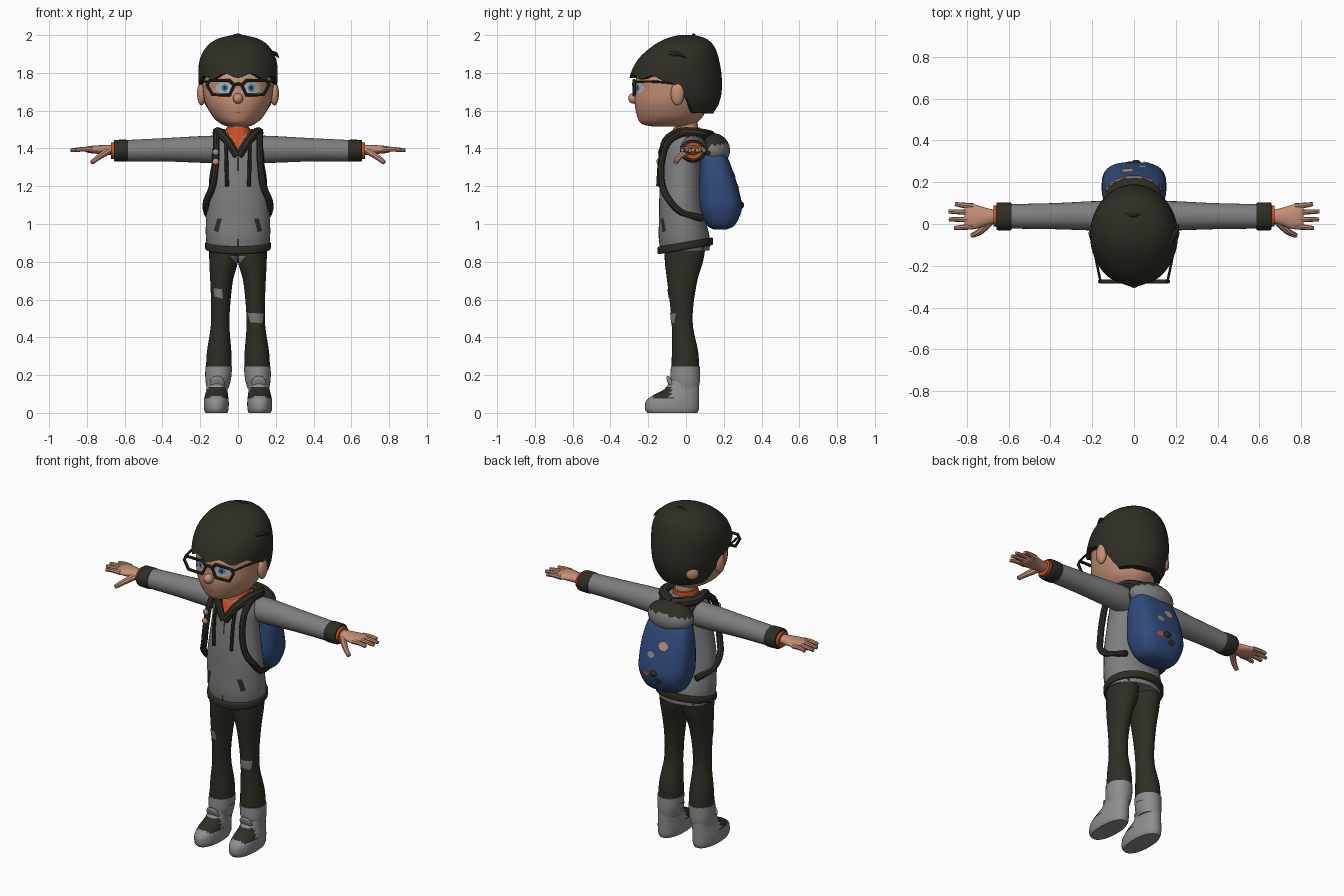
import bpy, bmesh, math
from mathutils import Vector, Matrix, Euler
from mathutils.bvhtree import BVHTree

cube = bpy.data.objects.get("Cube")
if cube:
    bpy.data.objects.remove(cube, do_unlink=True)


def material(name, *rgb):
    m = bpy.data.materials.new(name)
    m.use_nodes = True
    m.diffuse_color = (*rgb, 1)
    m.node_tree.nodes["Principled BSDF"].inputs["Base Color"].default_value = (*rgb, 1)
    return m


dark = material("dark olive", 0.028, 0.027, 0.018)
grey = material("jacket grey", 0.21, 0.21, 0.21)
pale = material("shoe grey", 0.27, 0.27, 0.27)
skin = material("skin", 0.56, 0.28, 0.18)
orange = material("shirt orange", 0.6, 0.075, 0.02)
blue = material("bag blue", 0.03, 0.07, 0.2)
eye_white = material("eye white", 0.45, 0.5, 0.55)
iris_blue = material("iris blue", 0.08, 0.25, 0.45)


def finish(obj):
    bpy.ops.object.select_all(action="DESELECT")
    obj.select_set(True)
    bpy.context.view_layer.objects.active = obj
    bpy.ops.object.shade_smooth_by_angle(angle=math.radians(42))
    return obj


def build(name, mats, verts, faces, paint=None):
    """Mesh object from points and faces; paint(centre, normal) picks a material."""
    mats = mats if isinstance(mats, tuple) else (mats,)
    mesh = bpy.data.meshes.new(name)
    mesh.from_pydata(verts, [], faces)
    bm = bmesh.new()
    bm.from_mesh(mesh)
    bmesh.ops.recalc_face_normals(bm, faces=bm.faces[:])
    if paint:
        for f in bm.faces:
            f.material_index = int(paint(f.calc_center_median(), f.normal))
    bm.to_mesh(mesh)
    bm.free()
    for m in mats:
        mesh.materials.append(m)
    obj = bpy.data.objects.new(name, mesh)
    bpy.context.collection.objects.link(obj)
    return finish(obj)


def smooth(rows, steps=4):
    """Rows of numbers filled in along a Catmull-Rom spline."""
    out = []
    for i in range(len(rows) - 1):
        a, b, c, d = (rows[max(0, min(len(rows) - 1, i + k))] for k in (-1, 0, 1, 2))
        for s in range(steps):
            t = s / steps
            out.append([q + t / 2 * (r - p + t * (2 * p - 5 * q + 4 * r - s_ + t * (3 * (q - r) + s_ - p)))
                        for p, q, r, s_ in zip(a, b, c, d)])
    return out + [list(rows[-1])]


def skin_rings(rings):
    n = len(rings[0])
    verts = [v for ring in rings for v in ring]
    faces = [(i * n + j, i * n + (j + 1) % n, (i + 1) * n + (j + 1) % n, (i + 1) * n + j)
             for i in range(len(rings) - 1) for j in range(n)]
    return verts, faces + [tuple(range(n)), tuple(range(len(verts) - n, len(verts)))]


def loft(name, mats, rows, axis="Z", side=1, n=28, power=1, tilt=0, paint=None):
    """Rows are (position, half width, front y, back y, centre offset)."""
    rings = []
    for t, w, front, back, *c in smooth(rows):
        c, ring = (c[0] if c else 0), []
        for k in range(n):
            a = math.tau * k / n
            u, v = (math.copysign(abs(q) ** power, q) for q in (math.cos(a), math.sin(a)))
            y = (front + back) / 2 + v * (back - front) / 2
            p = (c + w * u, y, t + tilt * y) if axis == "Z" else (t, y, c + w * u)
            ring.append((p[0] * side, p[1], p[2]))
        rings.append(ring)
    return build(name, mats, *skin_rings(rings), paint)


def tube(name, mat, points, radius, side=1, taper=1, closed=False):
    pts = points if closed else smooth(points)
    curve = bpy.data.curves.new(name, "CURVE")
    curve.dimensions, curve.bevel_depth, curve.bevel_resolution = "3D", radius, 2
    curve.use_fill_caps = True
    spline = curve.splines.new("POLY")
    spline.points.add(len(pts) - 1)
    for i, (p, q) in enumerate(zip(spline.points, pts)):
        p.co = (q[0] * side, q[1], q[2], 1)
        p.radius = 1 + (taper - 1) * i / (len(pts) - 1)
    spline.use_cyclic_u = closed
    curve.materials.append(mat)
    obj = bpy.data.objects.new(name, curve)
    bpy.context.collection.objects.link(obj)
    finish_select = bpy.context.view_layer.objects
    bpy.ops.object.select_all(action="DESELECT")
    obj.select_set(True)
    finish_select.active = obj
    bpy.ops.object.convert(target="MESH")
    return finish(bpy.context.view_layer.objects.active)


def blob(name, mats, loc, size, rot=(0, 0, 0), paint=None):
    bm = bmesh.new()
    m = Matrix.LocRotScale(Vector(loc), Euler(rot), Vector(size))
    bmesh.ops.create_uvsphere(bm, u_segments=24, v_segments=14, radius=1, matrix=m)
    verts = [v.co.copy() for v in bm.verts]
    faces = [[v.index for v in f.verts] for f in bm.faces]
    bm.free()
    return build(name, mats, verts, faces, paint)


def patch(name, mat, target, outline, facing=-1, lift=0.004):
    """Thin plate with an (x, z) outline laid onto the front or back of a part."""
    mesh = target.data
    tree = BVHTree.FromPolygons([v.co for v in mesh.vertices], [p.vertices for p in mesh.polygons])
    edge = []
    for a, b in zip(outline, outline[1:] + outline[:1]):
        edge += [Vector(a).lerp(Vector(b), k / 4) for k in range(4)]
    mid = sum(edge, Vector((0, 0))) / len(edge)
    rings = []
    for k in (1, 0.75, 0.5, 0.25, 0.02):
        ring = []
        for p in edge:
            q = mid.lerp(p, k)
            start = Vector((q.x, 2 * facing, q.y))
            hit = tree.ray_cast(start, Vector((0, -facing, 0)))[0] or tree.find_nearest((q.x, 0, q.y))[0]
            ring.append(hit + Vector((0, facing * lift, 0)))
        rings.append(ring)
    verts, faces = skin_rings(rings)
    return build(name, mat, verts, faces[:-2] + faces[-1:])


def oval(x, z, w, h):
    return [(x + w * math.cos(k * math.tau / 10), z + h * math.sin(k * math.tau / 10)) for k in range(10)]


# Head and neck
head = loft("head", skin, [(1.515, 0.05, -0.17, 0.02), (1.53, 0.09, -0.235, 0.05), (1.57, 0.135, -0.258, 0.09),
                           (1.64, 0.172, -0.272, 0.12), (1.71, 0.186, -0.266, 0.14), (1.78, 0.186, -0.262, 0.15),
                           (1.88, 0.15, -0.2, 0.1)], n=40)
loft("neck", skin, [(1.42, 0.055, -0.05, 0.07), (1.56, 0.055, -0.06, 0.06)])
blob("nose", skin, (0, -0.278, 1.665), (0.027, 0.028, 0.028))
patch("mouth", orange, head, [(-0.03, 1.593), (0.03, 1.593), (0, 1.588)], lift=0.002)

# Hair: a cap whose lower edge follows the hairline
profile = smooth([(1.55, 0.12, -0.2, 0.11), (1.6, 0.165, -0.25, 0.155), (1.67, 0.195, -0.28, 0.185),
                  (1.77, 0.21, -0.3, 0.19), (1.87, 0.203, -0.255, 0.175), (1.94, 0.165, -0.18, 0.15),
                  (1.98, 0.11, -0.11, 0.11), (2.0, 0.03, -0.04, 0.05)])
hairline = [(-1, 1.785), (-0.1, 1.76), (0.15, 1.69), (0.4, 1.59), (1, 1.585)]


def lookup(table, x):
    for a, b in zip(table, table[1:]):
        if x <= b[0]:
            t = max(0, (x - a[0]) / (b[0] - a[0]))
            return [p + t * (q - p) for p, q in zip(a[1:], b[1:])]
    return list(table[-1][1:])


rings = []
for row in range(-1, 15):
    ring = []
    for k in range(56):
        a = math.tau * k / 56
        low = lookup(hairline, math.sin(a))[0] + 0.013 * math.sin(9 * a) * (math.sin(a) < 0)
        z = low + (2 - low) * math.sin(max(row, 0) / 14 * math.pi / 2)
        w, front, back = lookup(profile, z)
        shrink = 0.84 if row < 0 else 1
        ring.append((w * shrink * math.cos(a), (front + back) / 2 + shrink * math.sin(a) * (back - front) / 2, z))
    rings.append(ring)
build("hair", dark, *skin_rings(rings))
blob("hair_gap", skin, (-0.128, 0.122, 1.67), (0.035, 0.014, 0.035), (0, 0, math.radians(45)))
tube("crown_tuft", dark, [(-0.06, 0.06, 1.97), (0, 0.04, 2.0), (0.04, 0.06, 1.985)], 0.015, taper=0.2)
tube("side_tuft", dark, [(0.17, -0.08, 1.9), (0.2, -0.04, 1.9), (0.215, 0, 1.88)], 0.02, taper=0.1)

# Jacket body, hem, shirt
jacket = loft("jacket", grey, [(0.86, 0.16, -0.135, 0.125), (0.93, 0.17, -0.145, 0.125), (1.02, 0.17, -0.143, 0.105),
                               (1.12, 0.166, -0.142, 0.09), (1.22, 0.152, -0.138, 0.085), (1.32, 0.14, -0.128, 0.085),
                               (1.41, 0.135, -0.112, 0.095), (1.46, 0.11, -0.085, 0.09), (1.49, 0.07, -0.05, 0.08)], n=36)
loft("jacket_hem", dark, [(0.865, 0.163, -0.14, 0.135), (0.87, 0.173, -0.15, 0.143), (0.9, 0.174, -0.15, 0.143),
                          (0.905, 0.165, -0.14, 0.135)], n=36, tilt=0.17)
loft("shirt_collar", orange, [(1.4, 0.08, -0.1, 0.08), (1.46, 0.075, -0.085, 0.08), (1.51, 0.062, -0.065, 0.075)])
patch("shirt_front", orange, jacket, [(-0.06, 1.46), (0.06, 1.46), (0, 1.35)], lift=0.006)
for name, low, high in (("upper_zip", 1.28, 1.36), ("lower_zip", 0.86, 0.92)):
    patch(name, dark, jacket, [(-0.004, low), (0.004, low), (0.004, high), (-0.004, high)])

# Hood hanging behind the neck, dark inside
blob("hood", (grey, dark), (0, 0.145, 1.395), (0.14, 0.09, 0.085), (math.radians(-35), 0, 0),
     paint=lambda c, n: n.z > 0.45 or n.y < -0.3)

# Backpack with badges
bag = loft("backpack", blue, [(0.97, 0.06, 0.15, 0.21), (0.995, 0.115, 0.11, 0.26), (1.08, 0.15, 0.07, 0.295),
                              (1.16, 0.155, 0.065, 0.285), (1.26, 0.15, 0.07, 0.255), (1.36, 0.125, 0.075, 0.215),
                              (1.43, 0.07, 0.09, 0.15)], power=0.7, n=36)
for name, mat, x, z, r in (("round_badge", skin, -0.03, 1.26, 0.03), ("grey_badge", pale, 0.04, 1.2, 0.022),
                           ("orange_badge", orange, 0.06, 1.09, 0.018), ("dark_badge", dark, -0.02, 1.06, 0.025)):
    patch(name, mat, bag, oval(x, z, r, r * 0.8), facing=1)
blob("bag_button", dark, (0.01, 0.295, 1.1), (0.022, 0.012, 0.018))

for side, tag in ((1, "left_"), (-1, "right_")):
    # Ears, eyes and glasses
    blob(tag + "ear", skin, (0.193 * side, -0.045, 1.69), (0.024, 0.036, 0.062))
    patch(tag + "eye", eye_white, head, oval(0.075 * side, 1.72, 0.045, 0.03), lift=0.003)
    patch(tag + "iris", iris_blue, head, oval(0.07 * side, 1.72, 0.019, 0.022), lift=0.005)
    patch(tag + "pupil", dark, head, oval(0.07 * side, 1.72, 0.009, 0.011), lift=0.007)
    rim = [(0.02, 1.735), (0.045, 1.76), (0.15, 1.76), (0.164, 1.735), (0.135, 1.685), (0.045, 1.682)]
    tube(tag + "glasses_rim", dark, [(x, -0.275, z) for x, z in rim], 0.009, side, closed=True)
    tube(tag + "glasses_arm", dark, [(0.16, -0.275, 1.753), (0.185, -0.15, 1.753), (0.195, -0.04, 1.74)], 0.006, side)

    # Hood edge, drawstring, bag strap, pocket
    tube(tag + "hood_edge", dark, [(0.005, -0.128, 1.36), (0.055, -0.105, 1.44), (0.1, -0.03, 1.485),
                                   (0.1, 0.07, 1.48), (0, 0.13, 1.465)], 0.02, side, taper=1.5)
    tube(tag + "drawstring", dark, [(0.06, -0.1, 1.45), (0.062, -0.135, 1.36), (0.058, -0.148, 1.2)], 0.01, side)
    tube(tag + "strap", dark, [(0.1, 0.1, 1.42), (0.112, 0.02, 1.485), (0.115, -0.09, 1.44), (0.118, -0.13, 1.32),
                               (0.135, -0.125, 1.2), (0.167, -0.085, 1.12), (0.165, -0.02, 1.06),
                               (0.13, 0.09, 1.03)], 0.018, side)
    patch(tag + "pocket", dark, jacket, [(x * side, z) for x, z in
          ((0.085, 1.03), (0.11, 1.03), (0.128, 0.965), (0.105, 0.955))], lift=0.006)

    # Sleeve, cuffs and hand
    loft(tag + "sleeve", grey, [(0.08, 0.07, -0.03, 0.1, 1.395), (0.16, 0.072, -0.032, 0.11, 1.395),
                                (0.38, 0.062, -0.025, 0.1, 1.393), (0.6, 0.056, -0.022, 0.095, 1.388)], "X", side)
    loft(tag + "cuff", dark, [(0.585, 0.052, -0.02, 0.095, 1.388), (0.592, 0.058, -0.03, 0.103, 1.388),
                              (0.65, 0.057, -0.03, 0.103, 1.388), (0.657, 0.05, -0.02, 0.095, 1.388)], "X", side)
    loft(tag + "shirt_cuff", orange, [(0.64, 0.046, -0.015, 0.09, 1.388), (0.672, 0.044, -0.012, 0.088, 1.388)], "X", side)
    loft(tag + "palm", skin, [(0.65, 0.026, 0.005, 0.065, 1.39), (0.7, 0.026, -0.005, 0.075, 1.392),
                              (0.75, 0.022, -0.022, 0.09, 1.394), (0.79, 0.018, -0.025, 0.1, 1.394),
                              (0.81, 0.01, -0.01, 0.09, 1.394)], "X", side)
    for finger, base, tip, reach in (("index", -0.012, -0.02, 0.86), ("middle", 0.021, 0.022, 0.885),
                                     ("ring", 0.054, 0.06, 0.887), ("little", 0.085, 0.095, 0.855)):
        tube(tag + finger + "_finger", skin, [(0.77, base, 1.394), (0.82, (base + tip) / 2, 1.396),
                                              (reach, tip, 1.39)], 0.015, side, taper=0.65)
    tube(tag + "thumb", skin, [(0.69, 0.01, 1.385), (0.735, -0.035, 1.355), (0.775, -0.055, 1.325)], 0.02, side, taper=0.6)

    # Trouser leg, ankle cuff and shoe
    leg = loft(tag + "leg", dark, [(0.89, 0.076, -0.115, 0.105, 0.076), (0.8, 0.076, -0.112, 0.09, 0.076),
                                   (0.7, 0.06, -0.1, 0.06, 0.087), (0.56, 0.05, -0.083, 0.038, 0.092),
                                   (0.45, 0.05, -0.075, 0.038, 0.095), (0.32, 0.065, -0.075, 0.065, 0.1),
                                   (0.2, 0.068, -0.078, 0.07, 0.102)], side=side)
    knee = ((0.05, 0.53), (0.135, 0.525), (0.13, 0.475), (0.065, 0.48)) if side > 0 else \
        ((0.13, 0.66), (0.085, 0.655), (0.08, 0.605), (0.125, 0.615))
    patch(tag + "knee_patch", grey, leg, [(x * side, z) for x, z in knee])
    patch(tag + "seam_patch", grey, leg, [(0.003 * side, 0.83), (0.04 * side, 0.83), (0.006 * side, 0.79)])
    loft(tag + "ankle_cuff", pale, [(0.13, 0.058, -0.07, 0.068, 0.108), (0.18, 0.068, -0.082, 0.074, 0.105),
                                    (0.245, 0.071, -0.08, 0.073, 0.102)], side=side)
    loft(tag + "shoe", (pale, dark), [(0, 0.058, -0.205, 0.06, 0.115), (0.02, 0.065, -0.217, 0.068, 0.115),
                                      (0.06, 0.066, -0.213, 0.07, 0.115), (0.09, 0.062, -0.18, 0.07, 0.114),
                                      (0.125, 0.056, -0.115, 0.07, 0.112), (0.17, 0.055, -0.085, 0.068, 0.11)],
         side=side, power=0.9, paint=lambda c, n: c.z > 0.075 and -0.175 < c.y < -0.075 and n.z > 0.1 and c.z < 0.135)
    blob(tag + "shoe_tongue", pale, (0.11 * side, -0.08, 0.155), (0.04, 0.014, 0.045), (math.radians(25), 0, 0))

# Glasses bridge and strap badges
tube("glasses_bridge", dark, [(-0.022, -0.277, 1.735), (0, -0.279, 1.742), (0.022, -0.277, 1.735)], 0.008)
blob("strap_badge_upper", pale, (-0.118, -0.138, 1.38), (0.017, 0.01, 0.017))
blob("strap_badge_lower", skin, (-0.118, -0.146, 1.33), (0.017, 0.01, 0.017))
